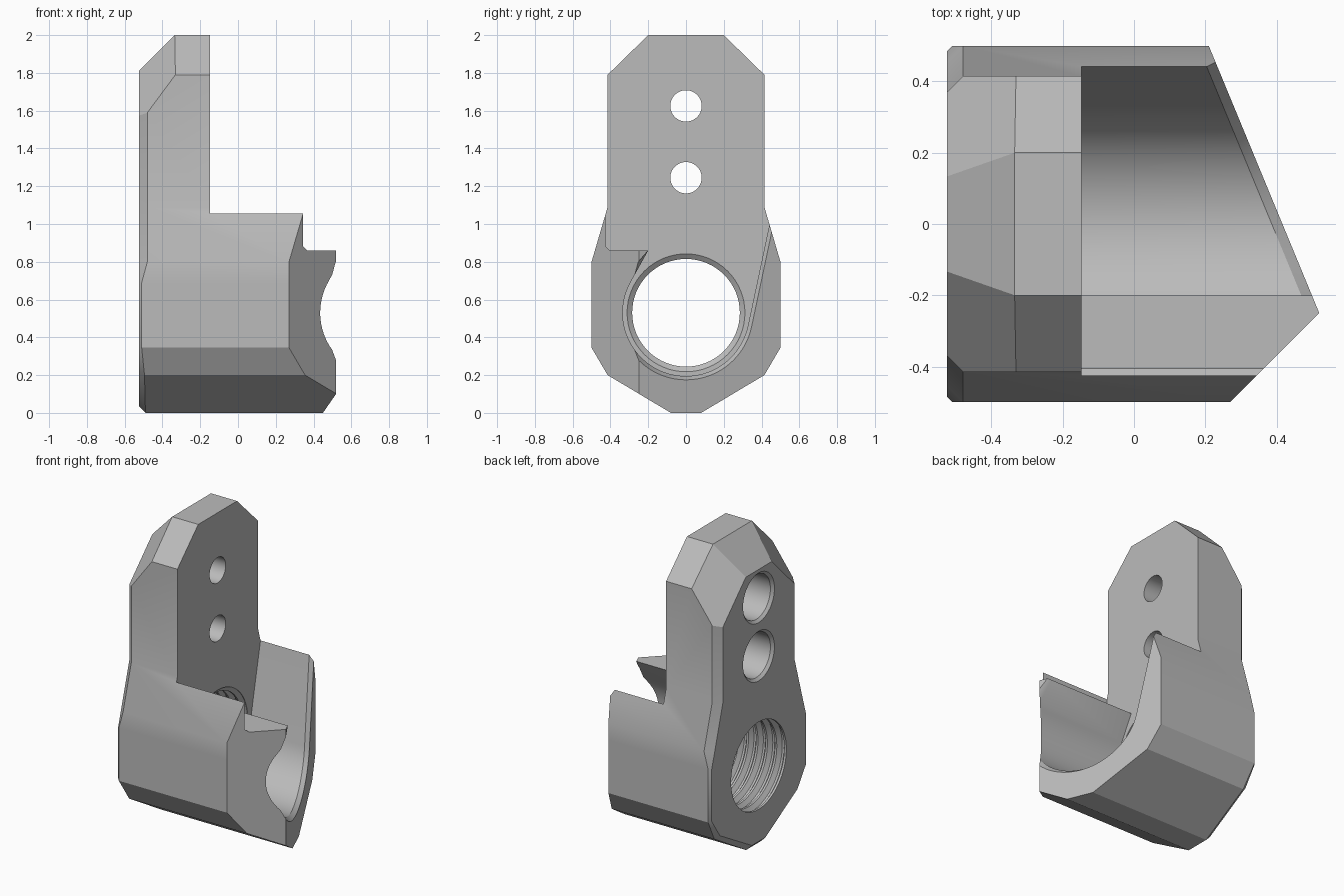
import bpy, bmesh
from math import sin, cos, radians, pi
from mathutils import Vector

cube = bpy.data.objects.get("Cube")
if cube:
    bpy.data.objects.remove(cube, do_unlink=True)

grey = bpy.data.materials.new("plain_grey")
grey.use_nodes = True
grey.diffuse_color = (0.5, 0.5, 0.5, 1)
grey.node_tree.nodes["Principled BSDF"].inputs["Base Color"].default_value = (0.5, 0.5, 0.5, 1)


def loft(rings):
    """Bridge equal-length rings of points into a closed bmesh."""
    bm = bmesh.new()
    loops = [[bm.verts.new(p) for p in ring] for ring in rings]
    n = len(loops[0])
    for a, b in zip(loops, loops[1:]):
        for i in range(n):
            j = (i + 1) % n
            bm.faces.new((a[i], a[j], b[j], b[i]))
    bm.faces.new(loops[0])
    bm.faces.new(loops[-1])
    bmesh.ops.recalc_face_normals(bm, faces=bm.faces)
    return bm


def make_object(name, bm):
    mesh = bpy.data.meshes.new(name)
    bm.to_mesh(mesh)
    bm.free()
    mesh.materials.append(grey)
    obj = bpy.data.objects.new(name, mesh)
    bpy.context.collection.objects.link(obj)
    return obj


def trim(bm, point, normal):
    """Cut away everything on the normal side and cap the cut."""
    cut = bmesh.ops.bisect_plane(bm, geom=bm.verts[:] + bm.edges[:] + bm.faces[:],
                                 plane_co=point, plane_no=normal, clear_outer=True)
    edges = [e for e in cut["geom_cut"] if isinstance(e, bmesh.types.BMEdge)]
    edges = [e for e in edges if e.is_boundary]
    bmesh.ops.contextual_create(bm, geom=edges)
    bmesh.ops.recalc_face_normals(bm, faces=bm.faces)


def lathe(name, profile, z, sides=64):
    """Round cutter along x from (x, radius) pairs."""
    angles = [2 * pi * i / sides for i in range(sides)]
    return make_object(name, loft([[(x, r * cos(a), z + r * sin(a)) for a in angles]
                                   for x, r in profile]))


# Body: half outline as (y, z, chamfer x, end-face y, end-face z)
LEFT = -0.525
half = [(0.08, 0, -0.49, 0.07, 0.035), (0.415, 0.2, -0.495, 0.40, 0.225),
        (0.5, 0.345, -0.51, 0.485, 0.35), (0.5, 0.69, -0.51, 0.485, 0.69),
        (0.5, 0.8, -0.48, 0.455, 0.79), (0.415, 1.09, -0.48, 0.37, 1.08),
        (0.415, 1.79, -0.48, 0.37, 1.77), (0.2, 2, -0.48, 0.18, 1.97)]
outline = half + [(-y, z, x, -ye, ze) for y, z, x, ye, ze in reversed(half)]
body = loft([[(LEFT, ye, ze) for y, z, x, ye, ze in outline],
             [(x, y, z) for y, z, x, ye, ze in outline],
             [(0.8, y, z) for y, z, x, ye, ze in outline]])
trim(body, (0.52, -0.25, 0), Vector((0.75, 0.31, 0)).normalized())
trim(body, (0.52, -0.25, 0), Vector((1, -1, 0)).normalized())
trim(body, (-0.335, 0, 2), Vector((-1, 0, 1)).normalized())
for side in (1, -1):
    trim(body, (-0.335, side * 0.2, 2), Vector((-1.35, side, 1)).normalized())
bracket = make_object("bracket_body", body)

# Open trough cutter, flared where it meets the slanted end
BORE_Z, PLATE_X = 0.53, -0.147


def trough(radius):
    arc = [radians(150 + 198 * i / 48) for i in range(49)]
    pts = [(-0.425, 2.5), (-0.425, 0.88), (-0.405, 0.86), (-0.2, 0.86)]
    pts += [(radius * cos(a), BORE_Z + radius * sin(a)) for a in arc]
    y, z = pts[-1]
    return pts + [(y + 0.2126 * (2.5 - z), 2.5)]


def slant(y):
    return 0.52 - 0.4133 * (y + 0.25)


inner, flared = trough(0.335), trough(0.375)
cutters = [make_object("trough_cutter", loft([
    [(PLATE_X, y, z) for y, z in inner],
    [(slant(y) - 0.03, y, z) for y, z in inner],
    [(slant(y) + 0.03, y, z) for y, z in flared]]))]

# Threaded bore cutter
thread = [(-0.6, 0.285)]
for i in range(6):
    x = -0.51 + i * 0.068
    thread += [(x, 0.285), (x + 0.02, 0.312), (x + 0.034, 0.312), (x + 0.054, 0.285)]
thread.append((0, 0.285))
cutters.append(lathe("bore_cutter", thread, BORE_Z))

# Counterbored bolt hole cutters
for z in (1.245, 1.625):
    cutters.append(lathe("bolt_hole_cutter", [(-0.6, 0.162), (LEFT, 0.162), (-0.508, 0.145),
                                              (-0.28, 0.145), (-0.28, 0.083), (0, 0.083)], z, 48))

# Apply the cuts
bpy.context.view_layer.objects.active = bracket
bracket.select_set(True)
for cutter in cutters:
    cutter.hide_render = True
    mod = bracket.modifiers.new("cut", "BOOLEAN")
    mod.operation, mod.solver, mod.object = "DIFFERENCE", "EXACT", cutter
    bpy.ops.object.modifier_apply(modifier=mod.name)
    bpy.data.objects.remove(cutter, do_unlink=True)
bpy.ops.object.shade_smooth_by_angle(angle=radians(28))
